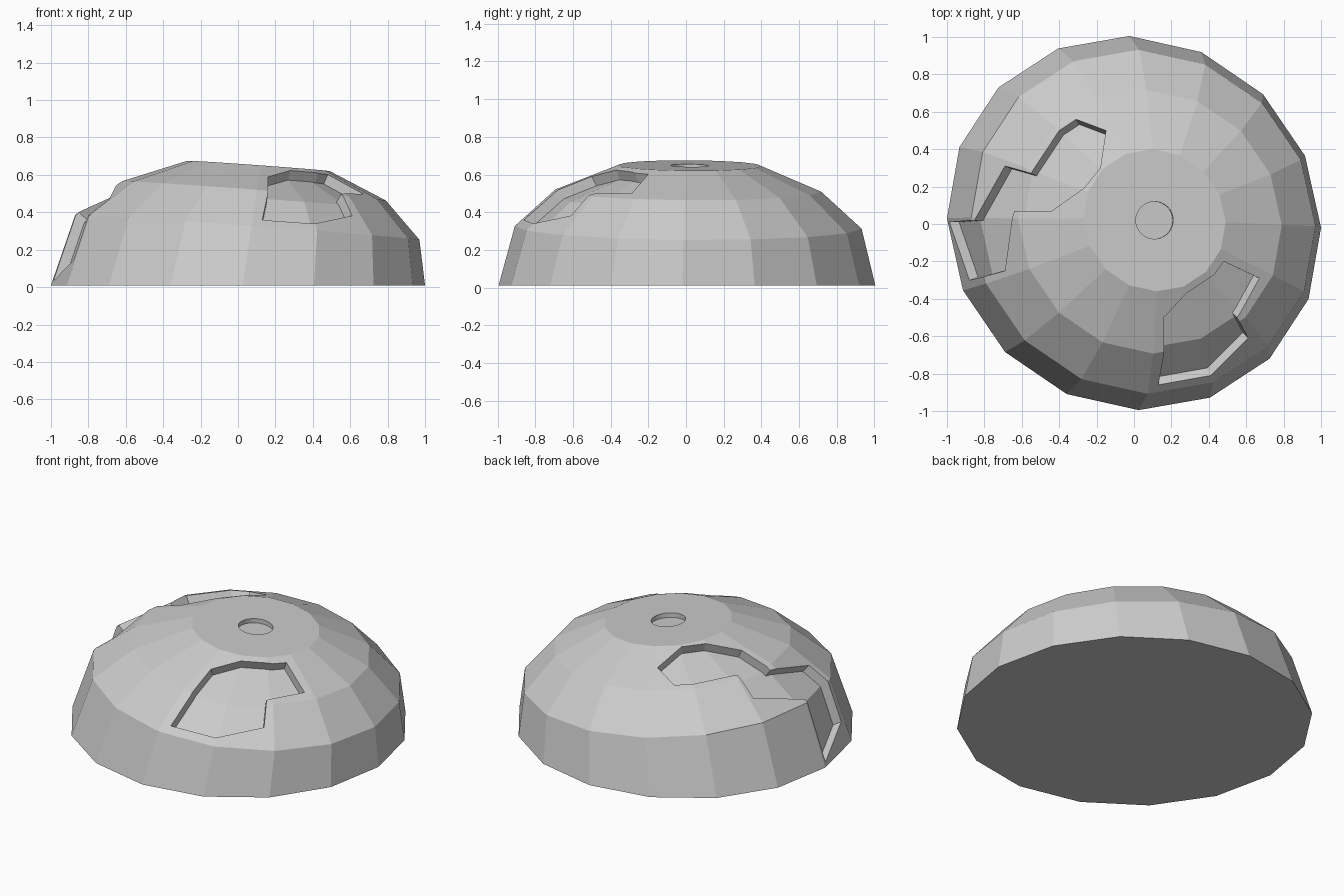
import bpy, bmesh, math
from mathutils import Vector
from mathutils.bvhtree import BVHTree

if "Cube" in bpy.data.objects:
    bpy.data.objects.remove(bpy.data.objects["Cube"])

SIDES = 16
# centre x, centre y, radius, height of each ring; tilt of the upper rings
RINGS = [(0.0, 0.005, 1.0, 0.01), (0.05, 0.012, 0.92, 0.32),
         (0.085, 0.012, 0.705, 0.515), (0.11, 0.02, 0.38, 0.648)]
FOCUS = Vector((0.05, 0, -0.4))    # recess walls point at this spot


def make_object(name, bm):
    bmesh.ops.recalc_face_normals(bm, faces=bm.faces)
    me = bpy.data.meshes.new(name)
    bm.to_mesh(me)
    ob = bpy.data.objects.new(name, me)
    bpy.context.collection.objects.link(ob)
    return ob


def loft(rings):
    bm = bmesh.new()
    loops = [[bm.verts.new(p) for p in ring] for ring in rings]
    n = len(loops[0])
    for a, b in zip(loops, loops[1:]):
        for i in range(n):
            j = (i + 1) % n
            bm.faces.new((a[i], a[j], b[j], b[i]))
    bm.faces.new(loops[0][::-1])
    bm.faces.new(loops[-1])
    bmesh.ops.recalc_face_normals(bm, faces=bm.faces)
    return bm


def from_focus(p, s):
    return FOCUS + (Vector(p) - FOCUS) * s


def dome_rings(scale=1.0):
    out = []
    for k, (cx, cy, r, z) in enumerate(RINGS):
        ring = []
        for i in range(SIDES):
            a = 2 * math.pi * i / SIDES
            x, y = r * math.cos(a), r * math.sin(a)
            x, y = x - 0.025 * y, y - 0.025 * x
            dz = -(0.073 * x + 0.01 * y) if k else 0
            ring.append(from_focus((cx + x, cy + y, z + dz), scale))
        out.append(ring)
    return out


def subtract(ob, cutter):
    m = ob.modifiers.new("cut", 'BOOLEAN')
    m.operation, m.solver, m.object = 'DIFFERENCE', 'EXACT', cutter
    bpy.context.view_layer.objects.active = ob
    bpy.ops.object.modifier_apply(modifier=m.name)
    bpy.data.objects.remove(cutter)


# Faceted dome
bm = loft(dome_rings())
tree = BVHTree.FromBMesh(bm)
dome = make_object("dome", bm)

# Outlines of the two angular recesses, seen from above
front_recess = [(.13, -.86), (.41, -.81), (.61, -.61), (.55, -.50), (.67, -.29),
                (.48, -.20), (.43, -.27), (.28, -.37), (.16, -.50), (.16, -.70)]
side_recess = [(-.15, .50), (-.18, .30), (-.27, .19), (-.44, .07), (-.64, .07),
               (-.69, -.25), (-.88, -.30), (-.987, .01), (-.85, .02), (-.69, .31),
               (-.55, .27), (-.40, .50), (-.31, .56)]

# Each recess floor follows the dome at a constant depth
for outline in (front_recess, side_recess):
    rim = [tree.ray_cast(Vector((x, y, 2)), Vector((0, 0, -1)))[0] for x, y in outline]
    cutter = make_object("recess_cutter", loft(
        [[from_focus(p, s) for p in rim] for s in (0.85, 1.4)]))
    core = make_object("recess_floor", loft(dome_rings(0.95)))
    cutter.hide_render = core.hide_render = True
    subtract(cutter, core)
    subtract(dome, cutter)

# Round hollow in the cap
bpy.ops.mesh.primitive_cylinder_add(vertices=32, radius=0.1, depth=0.06,
                                    location=(0.11, 0.02, 0.65),
                                    rotation=(0, 0.073, 0))
hollow = bpy.context.object
hollow.name = "hollow_cutter"
hollow.hide_render = True
subtract(dome, hollow)
